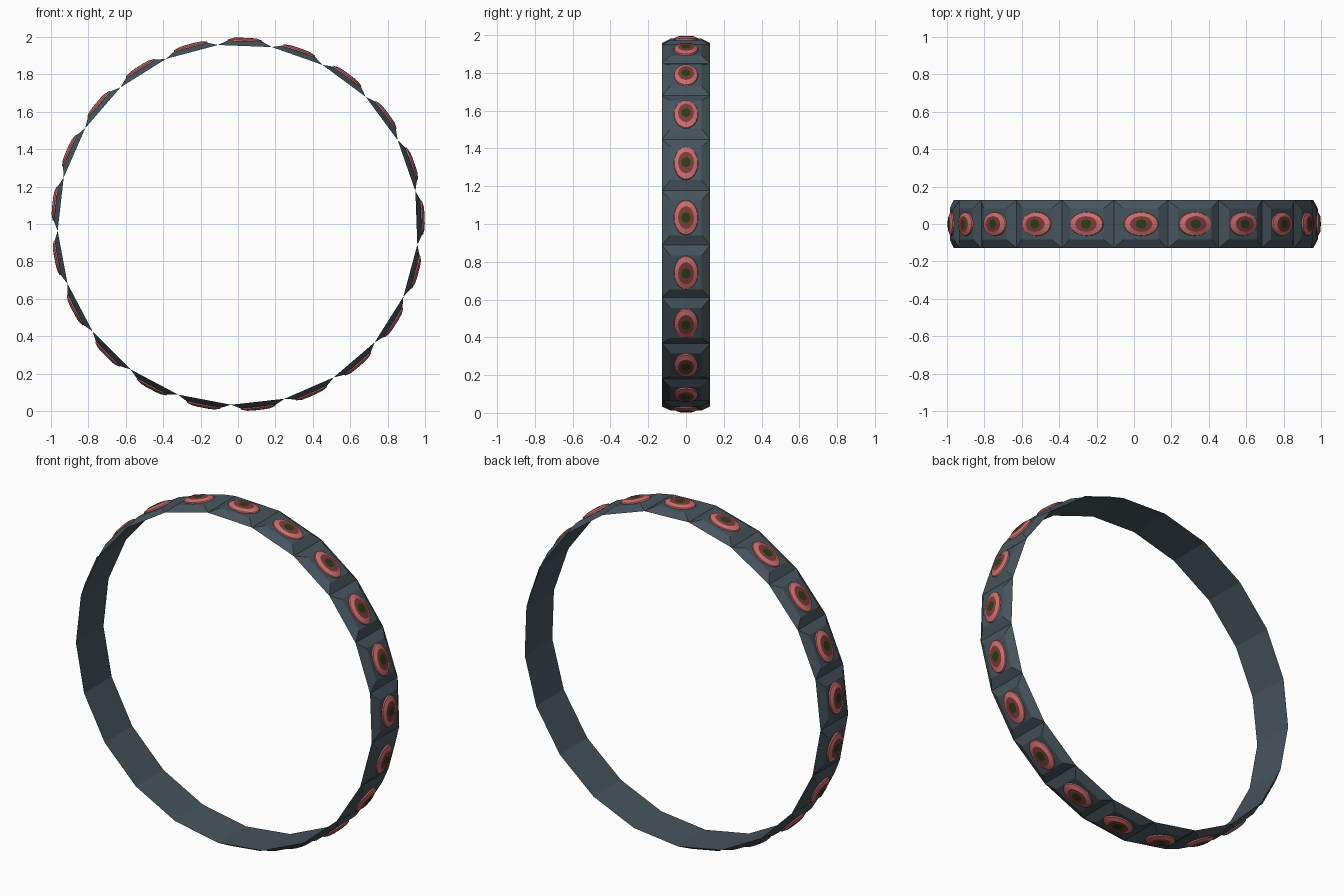
import bpy, bmesh, math
from mathutils import Matrix

if "Cube" in bpy.data.objects:
    bpy.data.objects.remove(bpy.data.objects["Cube"])

N = 21                        # links in the ring
R = 0.965                     # radius at the joints
OFFSET = math.radians(2.07)   # turn of the first link
CZ = 0.998
HALF_W = 0.128
HALF_L = R * math.sin(math.pi / N)
MID = R * math.cos(math.pi / N)


def material(name, rgb):
    m = bpy.data.materials.new(name)
    m.diffuse_color = (*rgb, 1)
    m.use_nodes = True
    m.node_tree.nodes["Principled BSDF"].inputs["Base Color"].default_value = m.diffuse_color
    return m


slate = material("slate grey", (0.062, 0.088, 0.110))
pink = material("dusty pink", (0.60, 0.155, 0.155))
brown = material("red brown", (0.20, 0.044, 0.038))
green = material("dark green", (0.026, 0.045, 0.008))


def finish(bm, name, mats, angle):
    # local x runs along the ring, y across it, z outward
    bmesh.ops.recalc_face_normals(bm, faces=bm.faces)
    me = bpy.data.meshes.new(name)
    bm.to_mesh(me)
    bm.free()
    for m in mats:
        me.materials.append(m)
    ob = bpy.data.objects.new(name, me)
    bpy.context.collection.objects.link(ob)
    ob.matrix_world = (Matrix.Translation((0, 0, CZ))
                       @ Matrix.Rotation(math.pi / 2 - angle, 4, 'Y')
                       @ Matrix.Translation((0, 0, MID)))
    return ob


def loop_rect(bm, hx, hy, z):
    return [bm.verts.new((sx * hx, sy * hy, z))
            for sx, sy in ((-1, -1), (1, -1), (1, 1), (-1, 1))]


def loop_oval(bm, rx, ry, z, n=24):
    return [bm.verts.new((rx * math.cos(2 * math.pi * i / n),
                          ry * math.sin(2 * math.pi * i / n), z)) for i in range(n)]


def bridge(bm, a, b, mat=0):
    n = len(a)
    for i in range(n):
        f = bm.faces.new((a[i], a[(i + 1) % n], b[(i + 1) % n], b[i]))
        f.material_index = mat


def plate(angle, i):
    # link plate: low truncated pyramid with a flat inner face
    bm = bmesh.new()
    base = loop_rect(bm, HALF_L, HALF_W, 0)
    top = loop_rect(bm, HALF_L - 0.05, HALF_W - 0.045, 0.026)
    bridge(bm, base, top)
    bm.faces.new(top)
    bm.faces.new(base[::-1])
    finish(bm, f"link_plate_{i}", [slate], angle)


def stud(angle, i):
    # oval stud: shallow dome of three coloured rings
    bm = bmesh.new()
    loops = [loop_oval(bm, *p) for p in ((0.093, 0.064, 0.025), (0.090, 0.062, 0.033),
                                         (0.060, 0.042, 0.042), (0.028, 0.025, 0.044))]
    for k, mat in enumerate((0, 0, 1)):
        bridge(bm, loops[k], loops[k + 1], mat)
    bm.faces.new(loops[3]).material_index = 2
    bm.faces.new(loops[0][::-1])
    finish(bm, f"oval_stud_{i}", [pink, brown, green], angle)


for i in range(N):
    a = OFFSET + i * 2 * math.pi / N
    plate(a, i)
    stud(a, i)
